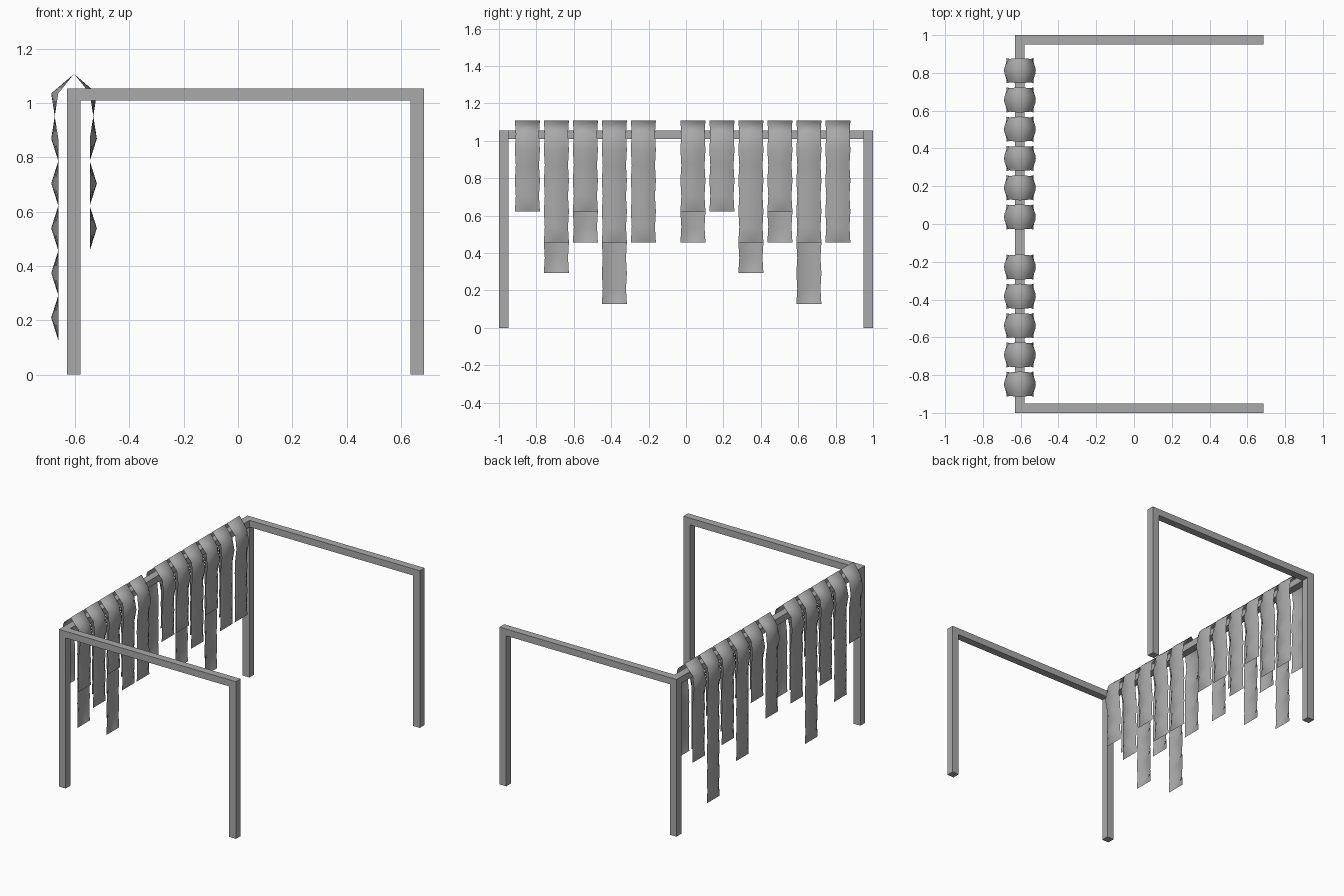
import bpy
import bmesh
import math

if "Cube" in bpy.data.objects:
    bpy.data.objects.remove(bpy.data.objects["Cube"], do_unlink=True)

grey = bpy.data.materials.new("plain_grey")
grey.use_nodes = True
grey.diffuse_color = (0.4, 0.4, 0.4, 1)
grey.node_tree.nodes["Principled BSDF"].inputs["Base Color"].default_value = (0.4, 0.4, 0.4, 1)


def add_object(name, bm):
    mesh = bpy.data.meshes.new(name)
    bm.to_mesh(mesh)
    bm.free()
    mesh.materials.append(grey)
    obj = bpy.data.objects.new(name, mesh)
    bpy.context.collection.objects.link(obj)
    return obj


def bar(name, low, high):
    bm = bmesh.new()
    bmesh.ops.create_cube(bm, size=1)
    for v in bm.verts:
        v.co = [a + (b - a) * (c + 0.5) for a, b, c in zip(low, high, v.co)]
    return add_object(name, bm)


# Frame: four posts, two side rails and the hanging rail
BACK_X, FRONT_X, END_Y, TOP, T = -0.63, 0.685, 1.0, 1.055, 0.05
RAIL_Z = TOP - 0.045
for side, label in ((-1, "front"), (1, "back")):
    y0, y1 = sorted((side * END_Y, side * (END_Y - T)))
    bar(label + "_right_post", (BACK_X, y0, 0), (BACK_X + T, y1, RAIL_Z))
    bar(label + "_left_post", (FRONT_X - T, y0, 0), (FRONT_X, y1, RAIL_Z))
    bar(label + "_side_rail", (BACK_X, y0, RAIL_Z), (FRONT_X, y1, TOP))
bar("hanging_rail", (BACK_X, T - END_Y, RAIL_Z), (BACK_X + T, END_Y - T, TOP))

# Cloth strips draped over the rail: bulging panels joined at flat seams
RIDGE_X, RIDGE_Z, SEAM_Z, STEP = -0.604, 1.108, 0.952, 0.165
COLUMNS = 8


def drape_rows(side, panels):
    """Rows (edge x, centre x, z, half width) from the ridge down one side."""
    rows = []
    for i in range(panels):
        seam = SEAM_Z - i * STEP
        middle = 1.036 if i == 0 else seam + STEP / 2
        rows.append((0.058, 0.084, middle, 0.062))
        seam_x = 0.071 if i == 0 else 0.058
        rows.append((seam_x, seam_x, seam, 0.067))
    return [(RIDGE_X + side * e, RIDGE_X + side * c, z, w) for e, c, z, w in rows]


def strip(name, y, outer, inner):
    ridge = [(RIDGE_X, RIDGE_X, RIDGE_Z, 0.067)]
    rows = drape_rows(-1, outer)[::-1] + ridge + drape_rows(1, inner)
    bm = bmesh.new()
    grid = []
    for edge, centre, z, half in rows:
        line = []
        for c in range(COLUMNS + 1):
            u = 2 * c / COLUMNS - 1
            x = edge + (centre - edge) * math.cos(u * math.pi / 2)
            line.append(bm.verts.new((x, y + u * half, z)))
        grid.append(line)
    for a, b in zip(grid, grid[1:]):
        for c in range(COLUMNS):
            bm.faces.new((a[c], b[c], b[c + 1], a[c + 1]))
    for f in bm.faces:
        f.smooth = True
    return add_object(name, bm)


# Panels hanging on the outer and inner side of each strip
front_group = [(3, 3), (5, 4), (4, 3), (6, 4), (4, 4)]
back_group = [(4, 3), (3, 3), (5, 4), (4, 3), (6, 4), (4, 4)]
for label, start, group in (("front", -0.848, front_group), ("back", 0.037, back_group)):
    for i, (outer, inner) in enumerate(group):
        strip(f"{label}_cloth_strip_{i + 1}", start + i * 0.155, outer, inner)
